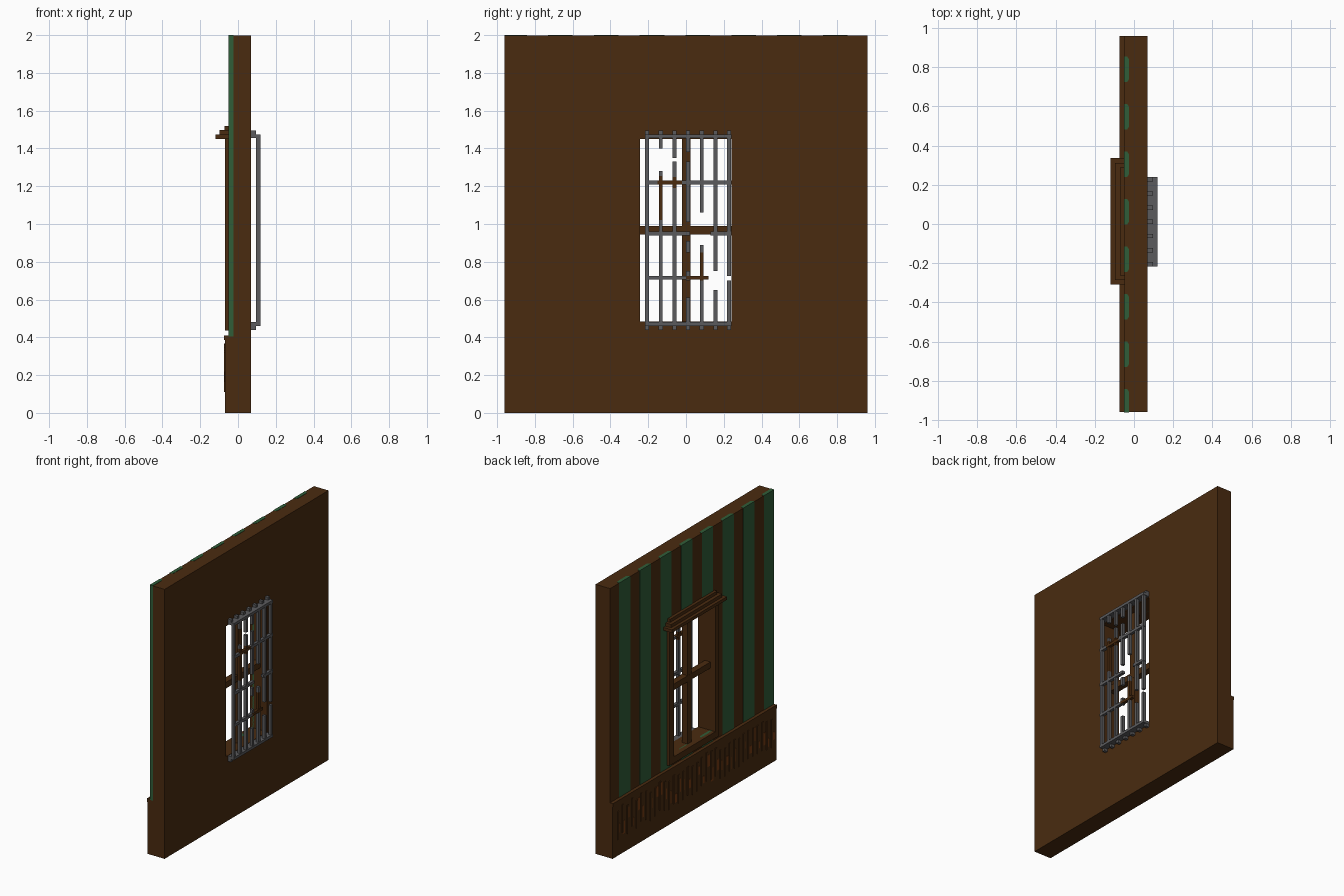
import bpy, bmesh, random

random.seed(4)
cube = bpy.data.objects.get("Cube")
if cube:
    bpy.data.objects.remove(cube, do_unlink=True)


def material(name, rgb):
    m = bpy.data.materials.new(name)
    m.use_nodes = True
    m.diffuse_color = (*rgb, 1)
    bsdf = next(n for n in m.node_tree.nodes if n.type == 'BSDF_PRINCIPLED')
    bsdf.inputs["Base Color"].default_value = (*rgb, 1)
    return m


BROWN = material("dark wood", (0.068, 0.024, 0.005))
GREEN = material("green paint", (0.03, 0.11, 0.04))
GREY = material("iron grey", (0.105, 0.105, 0.11))
RUST = material("rust orange", (0.18, 0.042, 0.006))


def finish(name, bm, mat):
    bmesh.ops.recalc_face_normals(bm, faces=bm.faces[:])
    me = bpy.data.meshes.new(name)
    bm.to_mesh(me)
    bm.free()
    me.materials.append(mat)
    ob = bpy.data.objects.new(name, me)
    bpy.context.collection.objects.link(ob)
    return ob


def add_box(bm, x, y, z):
    """Box from (min, max) ranges on each axis."""
    vs = bmesh.ops.create_cube(bm, size=1)["verts"]
    for v in vs:
        v.co = [r[0] if c < 0 else r[1] for c, r in zip(v.co, (x, y, z))]


def boxes(name, mat, items):
    bm = bmesh.new()
    for it in items:
        add_box(bm, *it)
    return finish(name, bm, mat)


def ring(name, mat, outer, inner, x):
    """Slab with a rectangular hole; outer and inner are (y0, y1, z0, z1)."""
    bm = bmesh.new()
    loops = []
    for y0, y1, z0, z1 in (outer, inner):
        loops.append([bm.verts.new((x[0], a, b)) for a, b in
                      ((y0, z0), (y1, z0), (y1, z1), (y0, z1))])
    o, i = loops
    faces = [bm.faces.new((o[k], o[(k + 1) % 4], i[(k + 1) % 4], i[k])) for k in range(4)]
    ext = bmesh.ops.extrude_face_region(bm, geom=faces, use_keep_orig=True)["geom"]
    for v in ext:
        if isinstance(v, bmesh.types.BMVert):
            v.co.x = x[1]
    return finish(name, bm, mat)


OPEN = (-0.243, 0.24, 0.483, 1.45)

# Wall slab with the window opening, and the base board
ring("wall", BROWN, (-0.96, 0.96, 0, 1.998), OPEN, (-0.049, 0.07))
boxes("base_board", BROWN, [((-0.07, -0.045), (-0.96, 0.96), (0, 0.41))])

# Green vertical boards with chamfered inner corners
bm = bmesh.new()
for k in range(8):
    yc = 0.79 - 0.2425 * k
    y0, y1 = max(yc - 0.065, -0.961), yc + 0.065
    crosses = y0 < OPEN[1] and y1 > OPEN[0]
    spans = [(0.405, OPEN[2]), (OPEN[3], 2.0)] if crosses else [(0.405, 2.0)]
    c = 0.015
    for z0, z1 in spans:
        prof = [(-0.051, y0), (-0.051, y1), (-0.035, y1), (-0.025, y1 - c),
                (-0.025, y0 + (0 if k == 7 else c)), (-0.035, y0)]
        f = bm.faces.new([bm.verts.new((x, y, z0)) for x, y in prof])
        ext = bmesh.ops.extrude_face_region(bm, geom=[f], use_keep_orig=True)["geom"]
        for v in ext:
            if isinstance(v, bmesh.types.BMVert):
                v.co.z = z1
finish("green_boards", bm, GREEN)

# Window casing, stepped lintel and cross bars
ring("window_casing", BROWN, (-0.283, 0.295, 0.435, 1.46), OPEN, (-0.07, -0.045))
boxes("lintel", BROWN, [
    ((-0.12, -0.045), (-0.31, 0.337), (1.45, 1.473)),
    ((-0.097, -0.045), (-0.285, 0.312), (1.473, 1.497)),
    ((-0.072, -0.045), (-0.262, 0.288), (1.497, 1.52))])
boxes("window_cross", BROWN, [
    ((-0.03, 0.015), (-0.022, 0.024), (OPEN[2], OPEN[3])),
    ((-0.031, 0.016), (OPEN[0], OPEN[1]), (0.945, 0.99))])

# Iron grille: each upright lists its surviving stretches
BOTTOM, TOP, W = 0.46, 1.475, 0.01
uprights = [
    [(BOTTOM, TOP)],
    [(BOTTOM, 1.02), (1.255, 1.28), (1.40, TOP)],
    [(BOTTOM, 1.19), (1.25, 1.33), (1.35, TOP)],
    [(BOTTOM, 0.61), (0.70, 0.75), (0.85, 0.91), (1.01, 1.33), (1.38, TOP)],
    [(BOTTOM, 0.70), (0.85, 0.89), (1.06, TOP)],
    [(BOTTOM, 0.65), (0.75, TOP)],
    [(BOTTOM, 0.70), (0.725, TOP)],
]
ys = [-0.206 + 0.0723 * k for k in range(7)]
iron = []
for y, spans in zip(ys, uprights):
    iron += [((0.096, 0.118), (y - W, y + W), s) for s in spans]
boxes("grille_uprights", GREY, iron)

# Grille rails
def rail(z, y0, y1, x0=0.098):
    return ((x0, 0.12), (y0, y1), (z - W, z + W))

boxes("grille_rails", GREY, [
    rail(1.465, -0.217, 0.241, 0.07), rail(0.47, -0.217, 0.241, 0.07),
    rail(1.22, -0.217, -0.15), rail(1.22, -0.02, 0.241),
    rail(0.95, -0.217, 0.02), rail(0.95, 0.13, 0.241),
    rail(0.715, -0.217, 0.0)])

# Wooden-brown stretches of the broken grille
boxes("weathered_bars", BROWN, [
    rail(1.22, -0.15, -0.02), rail(0.715, 0.0, 0.12),
    ((0.096, 0.118), (ys[1] - W, ys[1] + W), (1.02, 1.255)),
    ((0.096, 0.118), (ys[2] - W, ys[2] + W), (1.19, 1.25)),
    ((0.096, 0.118), (ys[4] - W, ys[4] + W), (0.70, 0.85))])

# Wall brackets at both ends of every upright
boxes("grille_brackets", GREY, [
    ((0.066, 0.096), (y - 0.011, y + 0.011), s)
    for y in ys for s in ((0.44, 0.475), (1.46, 1.495))])

# Worn panel on the base board: rust patches and plain raised slats
patches, slats = [], []
for k in range(34):
    y = 0.90 - k * 0.0545
    z = random.uniform(0.13, 0.27)
    w = random.uniform(0.02, 0.045)
    patches.append(((-0.0715, -0.069), (y - w, y), (z, z + random.uniform(0.05, 0.10))))
    z0 = random.uniform(0.11, 0.16)
    slats.append(((-0.075, -0.069), (y - 0.012, y + 0.004), (z0, z0 + 0.21)))
boxes("rust_patches", RUST, patches)
boxes("base_slats", BROWN, slats)
boxes("base_trim", BROWN, [((-0.074, -0.069), (-0.96, 0.96), (0.385, 0.41))])
